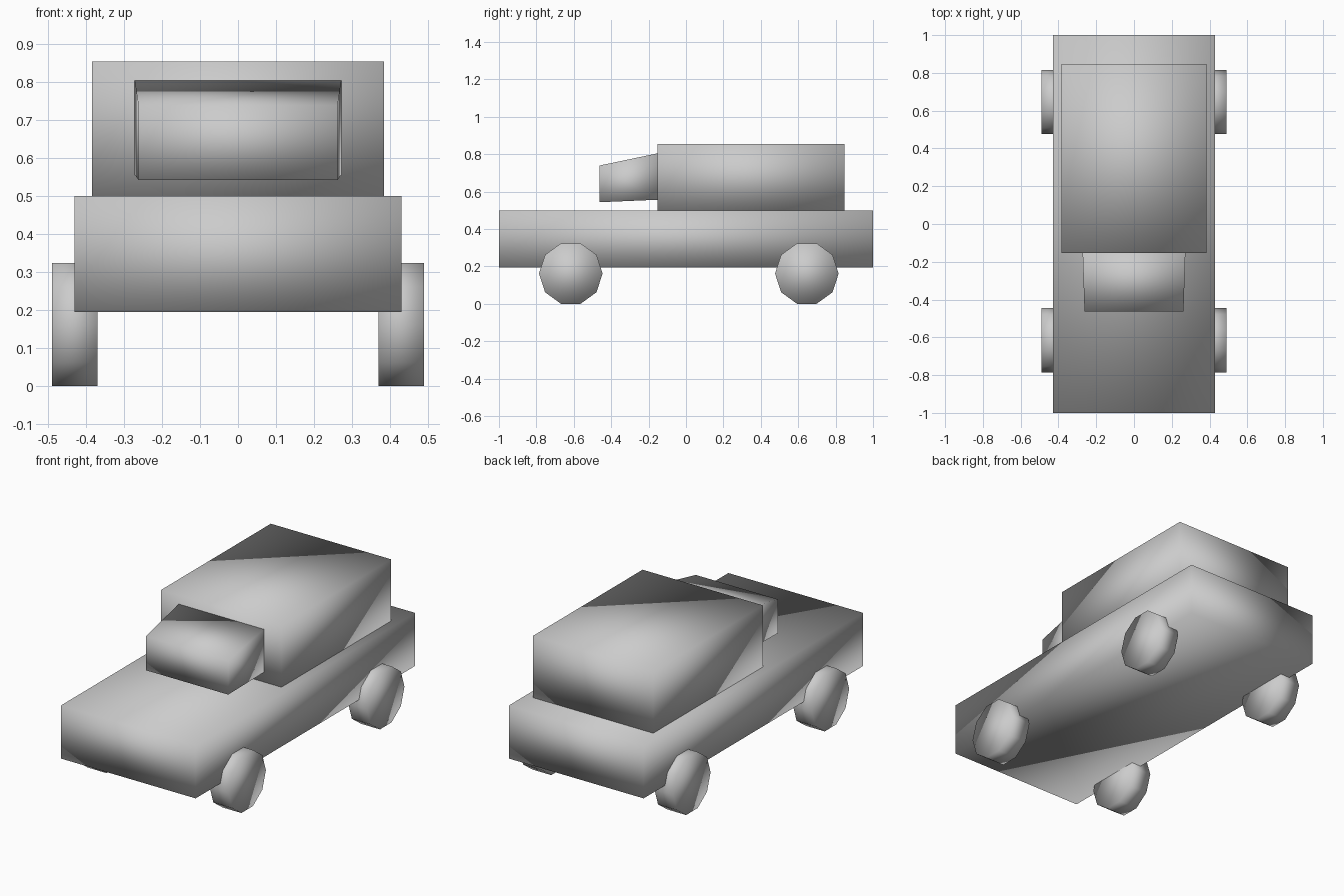
import bpy, math

if "Cube" in bpy.data.objects:
    bpy.data.objects.remove(bpy.data.objects["Cube"])


def finish(name, obj):
    obj.name = name
    obj.data.name = name
    for p in obj.data.polygons:
        p.use_smooth = True
    return obj


def block(name, x, y0, y1, z0, z1):
    bpy.ops.mesh.primitive_cube_add(size=1, location=(0, (y0 + y1) / 2, (z0 + z1) / 2))
    obj = bpy.context.object
    obj.scale = (2 * x, y1 - y0, z1 - z0)
    bpy.ops.object.transform_apply(location=True, rotation=True, scale=True)
    return finish(name, obj)


def wheel(name, x, y):
    bpy.ops.mesh.primitive_cylinder_add(vertices=10, radius=0.17, depth=0.12)
    obj = bpy.context.object
    # axle along x, flat facet on the ground
    for v in obj.data.vertices:
        a = math.atan2(v.co.y, v.co.x) + math.pi / 2
        v.co = (v.co.z, 0.17 * math.cos(a), 0.17 * math.sin(a))
    obj.data.flip_normals() if obj.data.polygons[0].normal.dot(obj.data.polygons[0].center) < 0 else None
    obj.location = (x, y, 0.17 * math.cos(math.pi / 10))
    return finish(name, obj)


# main hull and rear cabin
block("body", 0.43, -1.0, 1.0, 0.195, 0.5)
block("cabin", 0.384, -0.153, 0.847, 0.5, 0.855)

# tapered box on the front of the cabin
nose = block("front_box", 0.5, -0.463, -0.153, 0.0, 1.0)
for v in nose.data.vertices:
    front, top = v.co.y < -0.3, v.co.z > 0.5
    v.co.x = math.copysign(0.262 if front else 0.272, v.co.x)
    if front:
        v.co.z = 0.739 if top else 0.543
    else:
        v.co.z = 0.804 if top else 0.556

# four ten-sided wheels
for side, sx in (("left", -1), ("right", 1)):
    wheel("front_wheel_" + side, sx * 0.43, -0.616)
    wheel("rear_wheel_" + side, sx * 0.43, 0.646)
